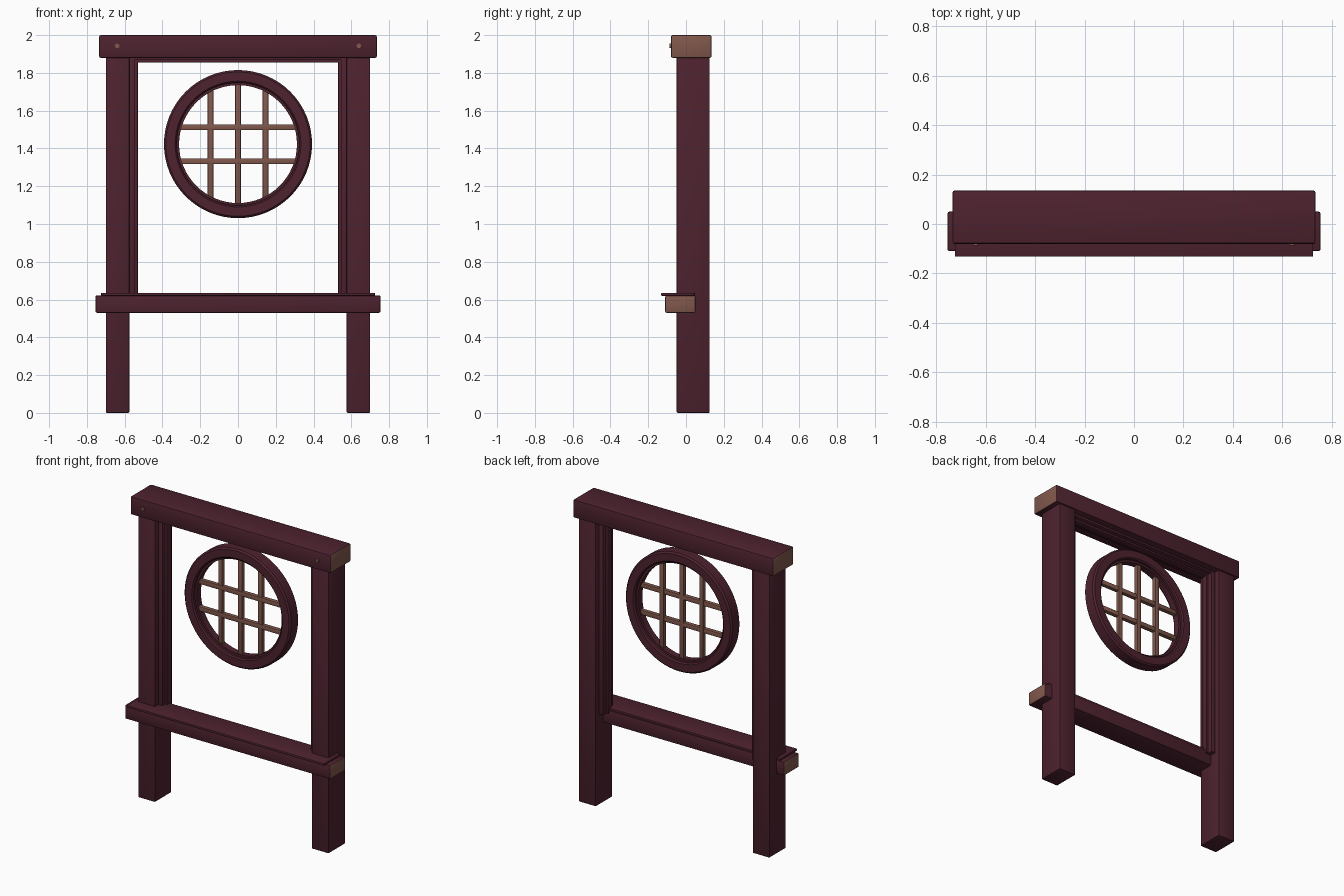
import bpy, bmesh, math
from mathutils import Vector

cube = bpy.data.objects.get("Cube")
if cube:
    bpy.data.objects.remove(cube, do_unlink=True)


def material(name, color):
    m = bpy.data.materials.new(name)
    m.use_nodes = True
    m.diffuse_color = color
    bsdf = next(n for n in m.node_tree.nodes if n.type == 'BSDF_PRINCIPLED')
    bsdf.inputs["Base Color"].default_value = color
    return m


MAROON = material("maroon wood", (0.075, 0.016, 0.028, 1))
BROWN = material("brown end grain", (0.22, 0.098, 0.072, 1))


def finish(name, bm, mats, smooth_angle=35):
    bmesh.ops.recalc_face_normals(bm, faces=bm.faces[:])
    mesh = bpy.data.meshes.new(name)
    bm.to_mesh(mesh)
    bm.free()
    for m in mats:
        mesh.materials.append(m)
    obj = bpy.data.objects.new(name, mesh)
    bpy.context.collection.objects.link(obj)
    bpy.ops.object.select_all(action='DESELECT')
    obj.select_set(True)
    bpy.context.view_layer.objects.active = obj
    bpy.ops.object.shade_smooth_by_angle(angle=math.radians(smooth_angle))
    return obj


def box(name, x, y, z, mats=(MAROON,), bevel=0.006):
    """Bevelled timber; a second material goes on the two end faces."""
    bm = bmesh.new()
    bmesh.ops.create_cube(bm, size=1)
    lo, hi = (Vector(p) for p in zip(x, y, z))
    for v in bm.verts:
        v.co = (lo + hi) / 2 + v.co * (hi - lo)
    if bevel:
        bmesh.ops.bevel(bm, geom=bm.edges[:], offset=bevel, segments=2,
                        profile=0.5, affect='EDGES')
    bm.normal_update()
    if len(mats) > 1:
        for f in bm.faces:
            f.material_index = int(abs(f.normal.x) > 0.6)
    return finish(name, bm, mats)


def ring(name, profile, center, steps=64):
    """Closed (radius, y) profile spun around the y axis."""
    bm = bmesh.new()
    verts = [bm.verts.new((r, y, 0)) for r, y in profile]
    edges = [bm.edges.new((a, b)) for a, b in zip(verts, verts[1:] + verts[:1])]
    bmesh.ops.spin(bm, geom=verts + edges, cent=(0, 0, 0), axis=(0, 1, 0),
                   angle=math.tau, steps=steps)
    bmesh.ops.remove_doubles(bm, verts=bm.verts[:], dist=0.0001)
    bmesh.ops.translate(bm, verts=bm.verts[:], vec=center)
    return finish(name, bm, (MAROON,))


# Posts, with stepped trim on their inner faces
for side, s in (("left", 1), ("right", -1)):
    def span(a, b):
        return tuple(sorted((s * a, s * b)))
    box(side + "_post", span(0.575, 0.70), (-0.05, 0.125), (0, 1.89))
    box(side + "_trim_outer", span(0.545, 0.58), (-0.015, 0.09), (0.60, 1.885), bevel=0.003)
    box(side + "_trim_inner", span(0.53, 0.55), (0.015, 0.06), (0.60, 1.875), bevel=0.003)

# Top beam, its trim and two pegs
box("top_beam", (-0.735, 0.735), (-0.08, 0.135), (1.88, 2), (MAROON, BROWN), 0.008)
box("top_trim_outer", (-0.575, 0.575), (-0.015, 0.09), (1.867, 1.885), bevel=0.003)
box("top_trim_inner", (-0.55, 0.55), (0.015, 0.06), (1.855, 1.872), bevel=0.003)
for side, s in (("left", 1), ("right", -1)):
    bm = bmesh.new()
    bmesh.ops.create_cone(bm, cap_ends=True, segments=16, radius1=0.012,
                          radius2=0.012, depth=0.02)
    for v in bm.verts:
        v.co = (v.co.x + s * 0.64, v.co.z - 0.077, v.co.y + 1.943)
    finish(side + "_peg", bm, (BROWN,))

# Sill rail and the board on it
box("sill_rail", (-0.755, 0.755), (-0.11, 0.05), (0.53, 0.622), (MAROON, BROWN), 0.008)
box("sill_board", (-0.725, 0.725), (-0.132, 0.045), (0.62, 0.636), bevel=0.005)

# Round window frame with an inner lip
CENTER = Vector((0, 0.035, 1.423))
RADIUS = 0.392
ring("window_ring", [(0.325, -0.037), (0.333, -0.045), (0.382, -0.045), (RADIUS, -0.035),
                     (RADIUS, 0.035), (0.382, 0.045), (0.333, 0.045), (0.325, 0.037)], CENTER)
ring("window_lip", [(0.312, -0.022), (0.33, -0.022), (0.33, 0.022), (0.312, 0.022)], CENTER)

# Lattice bars, each cut to the chord of the circle
for i, x in enumerate((-0.146, 0, 0.146)):
    h = math.sqrt(0.32 ** 2 - x ** 2)
    box(f"lattice_upright_{i + 1}", (x - 0.015, x + 0.015), (0.021, 0.049),
        (CENTER.z - h, CENTER.z + h), (BROWN,), 0.003)
for i, d in enumerate((-0.09, 0.09)):
    h = math.sqrt(0.32 ** 2 - d ** 2)
    z = CENTER.z + d
    box(f"lattice_crossbar_{i + 1}", (-h, h), (0.018, 0.046),
        (z - 0.015, z + 0.015), (BROWN,), 0.003)
